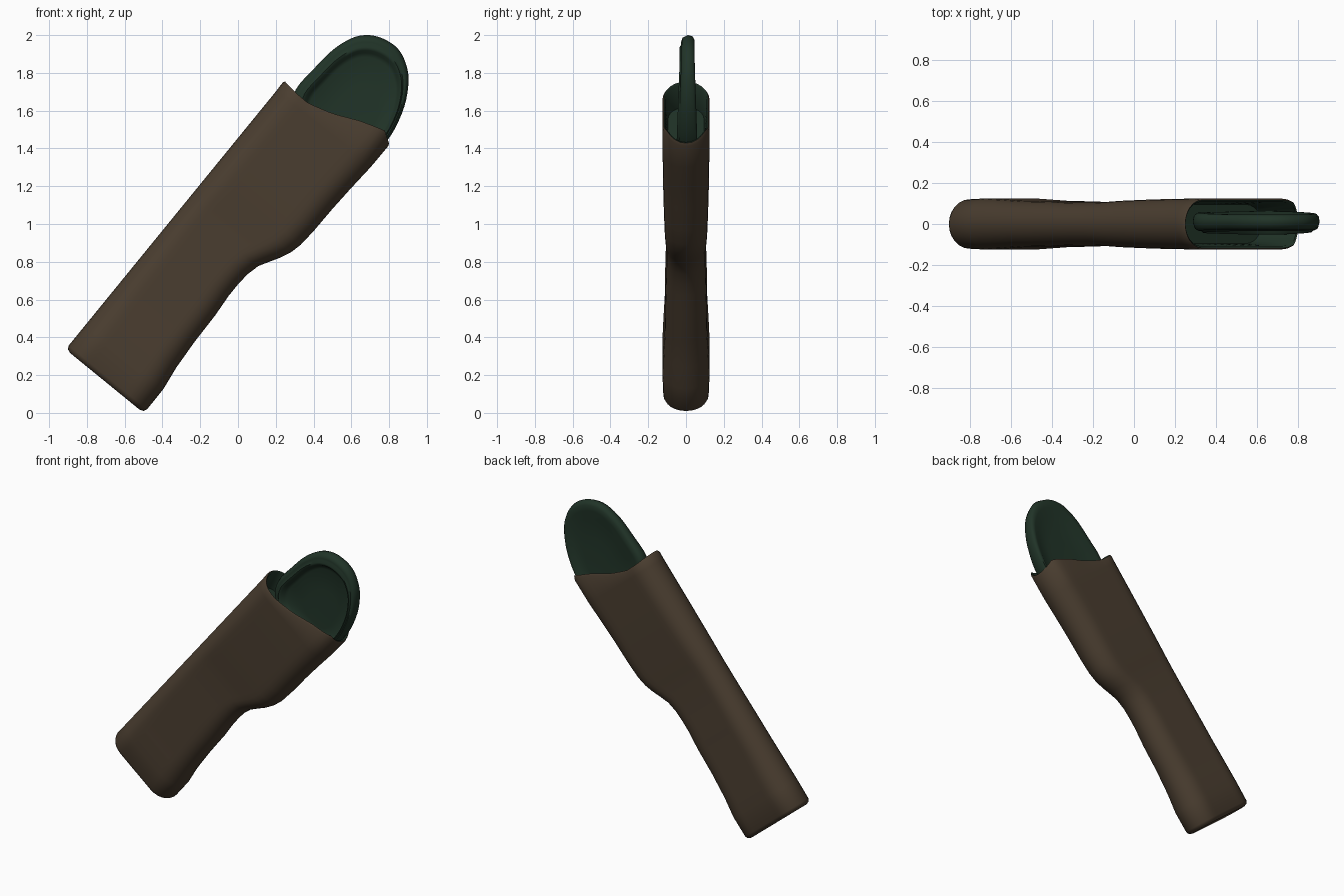
import bpy, bmesh, math
from mathutils import Vector
from mathutils.geometry import interpolate_bezier

if "Cube" in bpy.data.objects:
    bpy.data.objects.remove(bpy.data.objects["Cube"])


def material(name, rgb):
    m = bpy.data.materials.new(name)
    m.diffuse_color = (*rgb, 1)
    m.use_nodes = True
    m.node_tree.nodes["Principled BSDF"].inputs["Base Color"].default_value = m.diffuse_color
    return m


brown = material("brown leather", (0.068, 0.047, 0.029))
green = material("dark green", (0.015, 0.034, 0.021))


def finish(bm, name, mats, angle):
    bmesh.ops.recalc_face_normals(bm, faces=bm.faces)
    me = bpy.data.meshes.new(name)
    bm.to_mesh(me)
    bm.free()
    ob = bpy.data.objects.new(name, me)
    bpy.context.collection.objects.link(ob)
    for m in mats:
        me.materials.append(m)
    bpy.ops.object.select_all(action='DESELECT')
    bpy.context.view_layer.objects.active = ob
    ob.select_set(True)
    bpy.ops.object.shade_smooth_by_angle(angle=math.radians(angle))
    return ob


def bridge(bm, a, b, mat=0):
    n = len(a)
    for i in range(n):
        f = bm.faces.new((a[i], a[(i + 1) % n], b[(i + 1) % n], b[i]))
        f.material_index = mat


def lerp_table(t, x):
    if x <= t[0][0]:
        return t[0][1]
    for (x0, y0), (x1, y1) in zip(t, t[1:]):
        if x <= x1:
            return y0 + (y1 - y0) * (x - x0) / (x1 - x0)
    return t[-1][1]


# Tilted frame: s runs along the sheath, v runs across it
def place(s, v, y):
    return (0.632 * s + 0.775 * v, y, 0.775 * s - 0.632 * v)


# Rounded flat cross-section as (v, y) points
def section(v0, v1, h):
    r = min(h, (v1 - v0) / 2)
    pts = []
    for k in range(13):
        a = math.pi / 2 - math.pi * k / 12
        pts.append((v1 - r + r * math.cos(a), h * math.sin(a)))
    for k in range(1, 10):
        pts.append((v1 - r + (v0 - v1 + 2 * r) * k / 10, -h))
    for k in range(13):
        a = -math.pi / 2 - math.pi * k / 12
        pts.append((v0 + r + r * math.cos(a), h * math.sin(a)))
    for k in range(1, 10):
        pts.append((v0 + r + (v1 - v0 - 2 * r) * k / 10, h))
    return pts


# Sheath: s, right edge v, half thickness
rows = [(-0.29, -0.385, .12), (-0.15, -0.386, .125), (-0.02, -0.405, .12),
        (.15, -0.416, .112), (.327, -0.42, .11), (.45, -0.43, .107),
        (.527, -0.43, .105), (.60, -0.425, .104), (.67, -0.408, .104),
        (.727, -0.376, .104), (.78, -0.345, .107), (.836, -0.32, .11),
        (.90, -0.305, .113), (1.0, -0.298, .116), (1.153, -0.295, .12),
        (1.3, -0.288, .122), (1.45, -0.278, .124)]
mouth = [(-.923, 1.518), (-.842, 1.507), (-.75, 1.505), (-.614, 1.544),
         (-.473, 1.608), (-.343, 1.65), (-.28, 1.61)]
bm = bmesh.new()


def ring(v0, v1, h, height):
    return [bm.verts.new(place(height(v), v, y)) for v, y in section(v0, v1, h)]


L = -0.92
rings = [ring(L + .03, -.415, .092, lambda v: -.316),
         ring(L + .009, -.394, .112, lambda v: -.308)]
for s, v1, h in rows:
    rings.append(ring(L, v1, h, lambda v, s=s: s))
rings.append(ring(L - .002, -.276, .124, lambda v: lerp_table(mouth, v) - .012))
rings.append(ring(L + .005, -.283, .117, lambda v: lerp_table(mouth, v)))
outer_count = len(rings)
# Green lining inside the mouth
rings.append(ring(L + .014, -.292, .108, lambda v: lerp_table(mouth, v) - .008))
rings.append(ring(L + .03, -.31, .095, lambda v: 1.36))
for i in range(len(rings) - 1):
    bridge(bm, rings[i], rings[i + 1], 0 if i < outer_count - 1 else 1)
bm.faces.new(rings[0])
bm.faces.new(rings[-1]).material_index = 1
finish(bm, "sheath", [brown, green], 50)

# Blade: smooth closed outline (x, z), recessed front, shallow hollow back
outline = [(.36, 1.50), (.29, 1.60), (.305, 1.71), (.40, 1.82), (.50, 1.92),
           (.60, 1.983), (.68, 2.0), (.76, 1.985), (.84, 1.935), (.885, 1.86),
           (.903, 1.76), (.88, 1.62), (.81, 1.47), (.72, 1.38), (.58, 1.36)]
P = [Vector(p) for p in outline]
n = len(P)
smooth = []
for i in range(n):
    a, b, c, d = P[i - 1], P[i], P[(i + 1) % n], P[(i + 2) % n]
    pts = interpolate_bezier(b.to_3d(), (b + (c - a) / 6).to_3d(),
                             (c - (d - b) / 6).to_3d(), c.to_3d(), 5)
    smooth += [p.to_2d() for p in pts[:-1]]
centre = Vector((.64, 1.55))
bm = bmesh.new()
profile = [(.4, .002), (.74, 0), (.79, -.008), (.82, -.028), (.86, -.034),
           (.89, -.024), (.92, -.026), (.97, -.018), (1, .01), (.985, .035),
           (.94, .046), (.86, .046), (.72, .034), (.4, .03)]
rings = []
for k, y in profile:
    r = []
    for p in smooth:
        q = centre + (p - centre) * k
        flare = 1 + max(0, 1.85 - q.y) * 0.9   # thicker toward the base
        r.append(bm.verts.new((q.x, (y - .008) * flare + .008, q.y)))
    rings.append(r)
for a, b in zip(rings, rings[1:]):
    bridge(bm, a, b)
bm.faces.new(rings[0])
bm.faces.new(rings[-1])
finish(bm, "blade", [green], 60)
